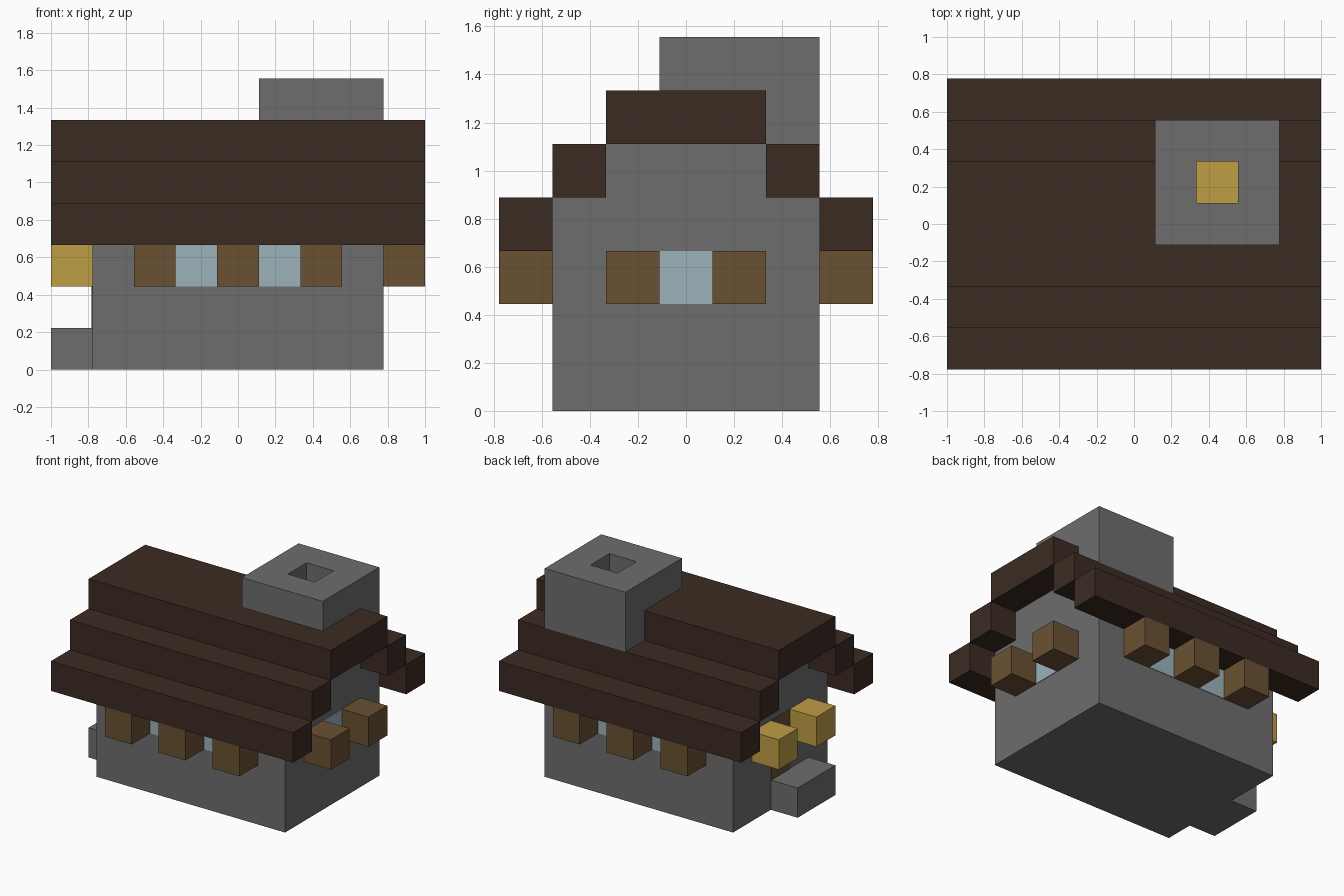
import bpy
import bmesh
from mathutils import Vector

if "Cube" in bpy.data.objects:
    bpy.data.objects.remove(bpy.data.objects["Cube"], do_unlink=True)

U = 2 / 9  # edge length of one block


def material(name, rgb):
    mat = bpy.data.materials.new(name)
    mat.use_nodes = True
    mat.diffuse_color = (*rgb, 1)
    mat.node_tree.nodes["Principled BSDF"].inputs["Base Color"].default_value = (*rgb, 1)
    return mat


STONE = material("grey stone", (0.155, 0.155, 0.155))
ROOF = material("dark brown timber", (0.044, 0.024, 0.016))
WOOD = material("brown wood", (0.144, 0.083, 0.032))
GLASS = material("pale blue glass", (0.33, 0.45, 0.49))
GLOW = material("golden glow", (0.52, 0.337, 0.06))


def finish(name, bm, mat):
    bmesh.ops.recalc_face_normals(bm, faces=bm.faces)
    mesh = bpy.data.meshes.new(name)
    bm.to_mesh(mesh)
    bm.free()
    if mat:
        mesh.materials.append(mat)
    obj = bpy.data.objects.new(name, mesh)
    bpy.context.collection.objects.link(obj)
    return obj


def box(name, lo, hi, mat=None):
    """Box between two corners given in block units."""
    lo, hi = Vector(lo) * U, Vector(hi) * U
    bm = bmesh.new()
    bmesh.ops.create_cube(bm, size=1)
    bmesh.ops.scale(bm, vec=hi - lo, verts=bm.verts)
    bmesh.ops.translate(bm, vec=(lo + hi) / 2, verts=bm.verts)
    return finish(name, bm, mat)


def block(name, x, y, z, mat):
    """Single block centred on x, y with its base at z."""
    return box(name, (x - 0.5, y - 0.5, z), (x + 0.5, y + 0.5, z + 1), mat)


def cutter(name, lo, hi):
    obj = box(name, lo, hi)
    obj.hide_render = True
    obj.hide_set(True)
    obj.display_type = 'WIRE'
    return obj


def cut(obj, tool):
    mod = obj.modifiers.new("opening", 'BOOLEAN')
    mod.operation = 'DIFFERENCE'
    mod.solver = 'EXACT'
    mod.object = tool


# Walls: stepped gable profile extruded along x
half = [(2.5, 0), (2.5, 4), (1.5, 4), (1.5, 5)]
profile = half + [(-y, z) for y, z in reversed(half)]
bm = bmesh.new()
gable = bm.faces.new([bm.verts.new((-3.5 * U, y * U, z * U)) for y, z in profile])
ext = bmesh.ops.extrude_face_region(bm, geom=[gable])
bmesh.ops.translate(bm, vec=(7 * U, 0, 0),
                    verts=[v for v in ext["geom"] if isinstance(v, bmesh.types.BMVert)])
walls = finish("walls", bm, STONE)

# Roof tiers and ridge
for side, label in ((-1, "front"), (1, "back")):
    for tier, y in (("eave", 3), ("middle", 2)):
        z = 6 - y
        box(f"{label}_{tier}_roof_tier", (-4.5, side * y - 0.5, z), (4.5, side * y + 0.5, z + 1), ROOF)
ridge = box("roof_ridge", (-4.5, -1.5, 5), (4.5, 1.5, 6), ROOF)

# Chimney with an open flue and a fire at the bottom
chimney = box("chimney", (0.5, -0.5, 5), (3.5, 2.5, 7), STONE)
flue = cutter("flue_cutter", (1.5, 0.5, 1), (2.5, 1.5, 8))
cut(chimney, flue)
cut(walls, flue)
cut(ridge, cutter("ridge_cutter", (0.5, -0.5, 4.8), (3.5, 2.5, 6.2)))
block("fire", 2, 1, 1, GLOW)

# Shutters and windows on the long walls
T = 0.02  # plate thickness in blocks
for side, label in ((-1, "front"), (1, "back")):
    for i, x in enumerate((-2, 0, 2)):
        block(f"{label}_shutter_{i + 1}", x, side * 3, 2, WOOD)
    for i, x in enumerate((-1, 1)):
        y = side * 2.5
        box(f"{label}_window_{i + 1}", (x - 0.5, y - T, 2), (x + 0.5, y + T, 3), GLASS)

# Shutters and window on the left end
for y, label in ((-1, "front"), (1, "back")):
    block(f"end_{label}_shutter", 4, y, 2, WOOD)
    block(f"{label}_lantern", -4, y, 2, GLOW)
box("end_window", (3.5 - T, -0.5, 2), (3.5 + T, 0.5, 3), GLASS)

# Doorway on the right end
box("door", (-3.5 - T, -0.5, 1), (-3.5 + T, 0.5, 3), WOOD)
box("door_step", (-4.5, -1.5, 0), (-3.5, 0.5, 1), STONE)
